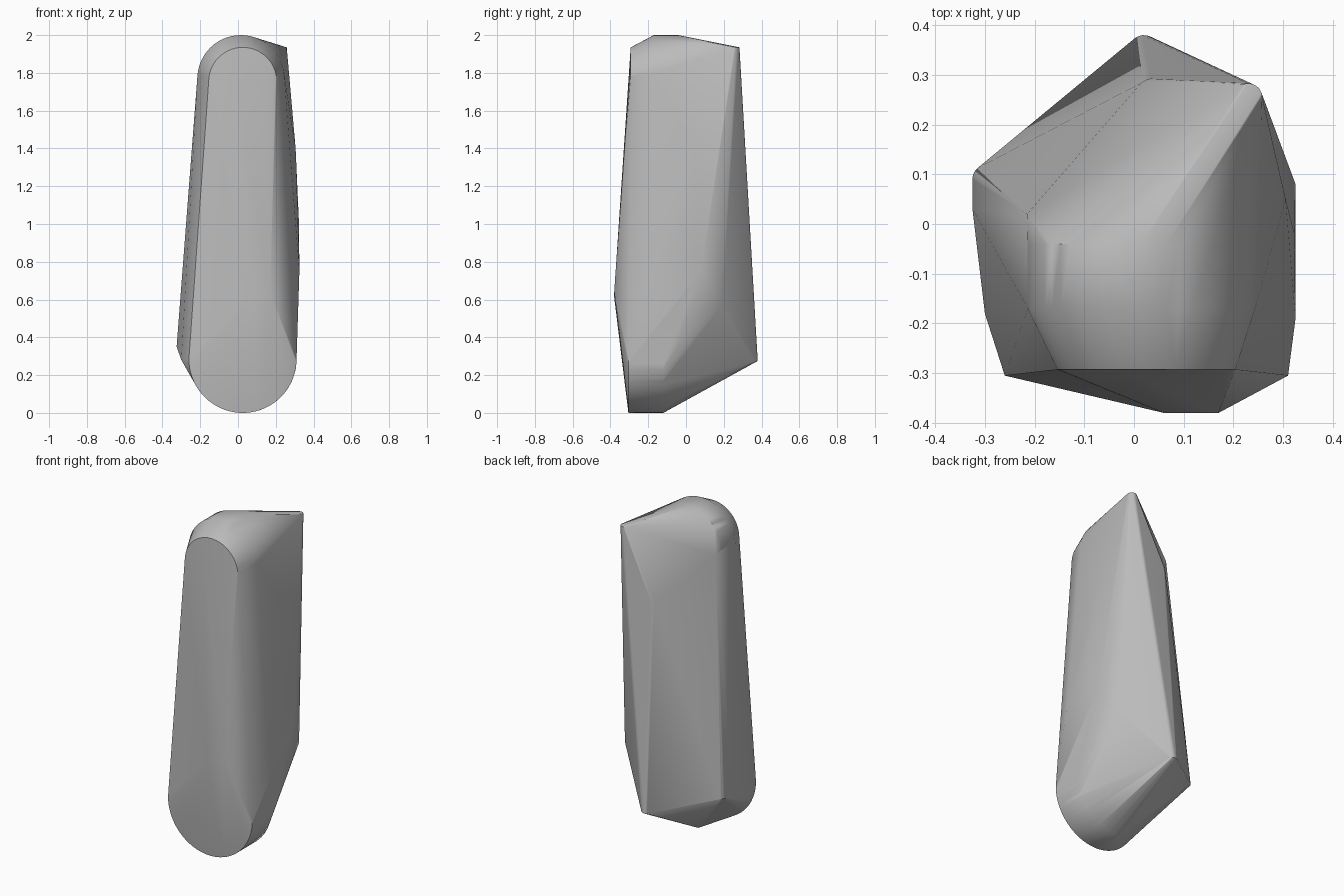
import bpy, bmesh, math

cube = bpy.data.objects.get("Cube")
if cube:
    bpy.data.objects.remove(cube, do_unlink=True)


def arc(cx, cz, radius, y, start, end, steps=28):
    """Arc in an upright plane, angles in degrees from +x."""
    angles = [math.radians(start + (end - start) * i / steps) for i in range(steps + 1)]
    return [(cx + radius * math.cos(a), y, cz + radius * math.sin(a)) for a in angles]


def flat_arc(cx, cy, z, radius, start, end, steps=6):
    """Small level arc that rounds off a corner."""
    angles = [math.radians(start + (end - start) * i / steps) for i in range(steps + 1)]
    return [(cx + radius * math.cos(a), cy + radius * math.sin(a), z) for a in angles]


points = []
# Flat front face: small arch on top, large round foot
points += arc(0.025, 1.755, 0.18, -0.293, 0, 180)
points += arc(0.025, 0.285, 0.285, -0.305, 180, 360, 40)
points += [(0.06, -0.38, 0.61), (0.17, -0.38, 0.64)]
# Rounded crown behind the front face
points += arc(0.015, 1.77, 0.23, -0.17, 0, 180)
points += arc(0.015, 1.77, 0.23, -0.04, 0, 180)
points += [(-0.215, 0.02, 1.78)]
# Bottom of the round foot
points += arc(0.025, 0.285, 0.285, -0.12, 265, 355)
# Pointed top corner and the shoulder below it on the back
points += flat_arc(0.23, 0.255, 1.935, 0.028, 0, 110)
points += flat_arc(0.04, 0.253, 1.53, 0.04, 90, 150)
# Rear foot and side foot
points += flat_arc(0.02, 0.35, 0.275, 0.03, 30, 130)
points += flat_arc(-0.295, 0.09, 0.35, 0.03, 120, 180)
points += [(-0.325, 0.03, 0.35), (-0.30, -0.18, 0.28)]
# Bulging long side
points += [(0.325, 0.08, 0.75), (0.325, -0.19, 0.75), (0.323, -0.02, 1.0),
           (0.305, 0.05, 1.4), (0.28, 0.19, 0.57), (0.31, -0.03, 0.39)]

# Wrap the profiles in one convex skin
bm = bmesh.new()
for p in points:
    bm.verts.new(p)
bmesh.ops.remove_doubles(bm, verts=bm.verts, dist=0.0005)
hull = bmesh.ops.convex_hull(bm, input=bm.verts)
loose = {g for g in hull["geom_interior"] + hull["geom_unused"]
         if isinstance(g, bmesh.types.BMVert)}
bmesh.ops.delete(bm, geom=list(loose), context="VERTS")
bmesh.ops.dissolve_limit(bm, angle_limit=math.radians(0.5), verts=bm.verts, edges=bm.edges)
bmesh.ops.recalc_face_normals(bm, faces=bm.faces)
mesh = bpy.data.meshes.new("standing_stone")
bm.to_mesh(mesh)
bm.free()

stone = bpy.data.objects.new("standing_stone", mesh)
bpy.context.collection.objects.link(stone)

# Plain grey stone
grey = bpy.data.materials.new("stone_grey")
grey.use_nodes = True
color = (0.5, 0.5, 0.5, 1)
grey.diffuse_color = color
grey.node_tree.nodes["Principled BSDF"].inputs["Base Color"].default_value = color
mesh.materials.append(grey)

# Soft shading that keeps the broad facets flat
bpy.ops.object.select_all(action="DESELECT")
stone.select_set(True)
bpy.context.view_layer.objects.active = stone
bpy.ops.object.shade_smooth_by_angle(angle=math.radians(35))
weighted = stone.modifiers.new("facet_normals", "WEIGHTED_NORMAL")
weighted.keep_sharp = True
